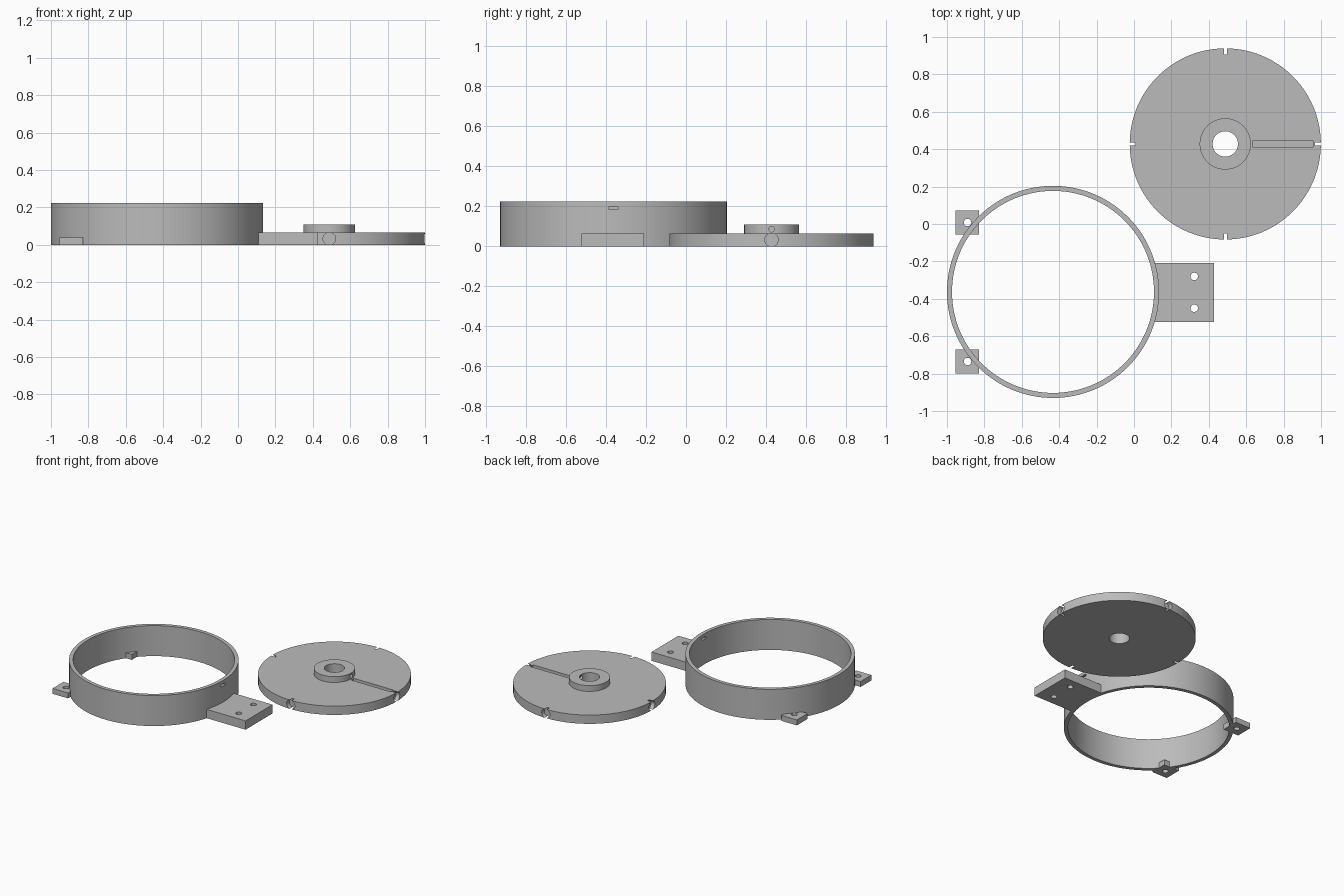
import bpy
import math

cube = bpy.data.objects.get("Cube")
if cube:
    bpy.data.objects.remove(cube, do_unlink=True)

grey = bpy.data.materials.new("plain grey")
grey.use_nodes = True
COLOUR = (0.5, 0.5, 0.5, 1)
grey.diffuse_color = COLOUR
grey.node_tree.nodes["Principled BSDF"].inputs["Base Color"].default_value = COLOUR


def cylinder(name, radius, centre, length, axis="Z", sides=48):
    rotation = {"X": (0, math.pi / 2, 0), "Y": (math.pi / 2, 0, 0), "Z": (0, 0, 0)}[axis]
    bpy.ops.mesh.primitive_cylinder_add(vertices=sides, radius=radius, depth=length,
                                        location=centre, rotation=rotation)
    bpy.context.object.name = name
    return bpy.context.object


def box(name, low, high):
    bpy.ops.mesh.primitive_cube_add(size=1, location=[(a + b) / 2 for a, b in zip(low, high)])
    ob = bpy.context.object
    ob.name = name
    ob.scale = [b - a for a, b in zip(low, high)]
    bpy.ops.object.transform_apply(location=False, rotation=False, scale=True)
    return ob


def finish(ob, cutters=()):
    """Cut the holes, remove the cutters, then colour and shade the part."""
    bpy.ops.object.select_all(action="DESELECT")
    ob.select_set(True)
    bpy.context.view_layer.objects.active = ob
    for cutter in cutters:
        mod = ob.modifiers.new("cut", "BOOLEAN")
        mod.operation = "DIFFERENCE"
        mod.solver = "EXACT"
        mod.object = cutter
        bpy.ops.object.modifier_apply(modifier=mod.name)
        bpy.data.objects.remove(cutter, do_unlink=True)
    ob.data.materials.clear()
    ob.data.materials.append(grey)
    bpy.ops.object.shade_smooth_by_angle(angle=math.radians(30))


# Ring wall with a small slot above the bracket
RX, RY = -0.433, -0.363
R_OUT, R_IN, R_HIGH = 0.567, 0.54, 0.225
ring = cylinder("ring_wall", R_OUT, (RX, RY, R_HIGH / 2), R_HIGH, sides=128)
finish(ring, [
    cylinder("cutter", R_IN, (RX, RY, R_HIGH / 2), 1, sides=128),
    box("cutter", (0.05, RY - 0.023, 0.184), (0.2, RY + 0.023, 0.2)),
])

# Mounting bracket, fitted to the curve of the ring
THICK = 0.065
bracket = box("mounting_bracket", (0, -0.523, 0), (0.428, -0.209, THICK))
finish(bracket, [cylinder("cutter", R_OUT - 0.01, (RX, RY, 0), 1, sides=128)] + [
    cylinder("cutter", 0.02, (0.322, y, 0), 1, sides=32) for y in (-0.28, -0.45)])

# Two small screw tabs that pass through the wall
for side, y in (("left", -0.735), ("right", 0.008)):
    tab = box("screw_tab_" + side, (-0.955, y - 0.063, 0), (-0.829, y + 0.063, 0.04))
    finish(tab, [cylinder("cutter", 0.02, (-0.89, y, 0), 1, sides=32)])

# Disc with four round rim notches, a bore and a straight groove
DX, DY, D_R = 0.488, 0.428, 0.511
disc = cylinder("disc", D_R, (DX, DY, THICK / 2), THICK, sides=128)
cutters = [cylinder("cutter", 0.068, (DX, DY, 0), 1)]
for axis, dx, dy in (("X", 1, 0), ("X", -1, 0), ("Y", 0, 1), ("Y", 0, -1)):
    centre = (DX + dx * (D_R + 0.018), DY + dy * (D_R + 0.018), THICK / 2)
    cutters.append(cylinder("cutter", 0.0335, centre, 0.1, axis))
cutters.append(box("cutter", (0.634, DY - 0.016, THICK - 0.03), (0.96, DY + 0.016, 0.2)))
finish(disc, cutters)

# Hub with a cross hole facing the groove
HUB_TOP = 0.108
hub = cylinder("hub", 0.137, (DX, DY, (THICK + HUB_TOP) / 2), HUB_TOP - THICK, sides=64)
finish(hub, [
    cylinder("cutter", 0.068, (DX, DY, 0), 1),
    cylinder("cutter", 0.014, (DX + 0.1, DY, 0.086), 0.2, "X", 24),
])
